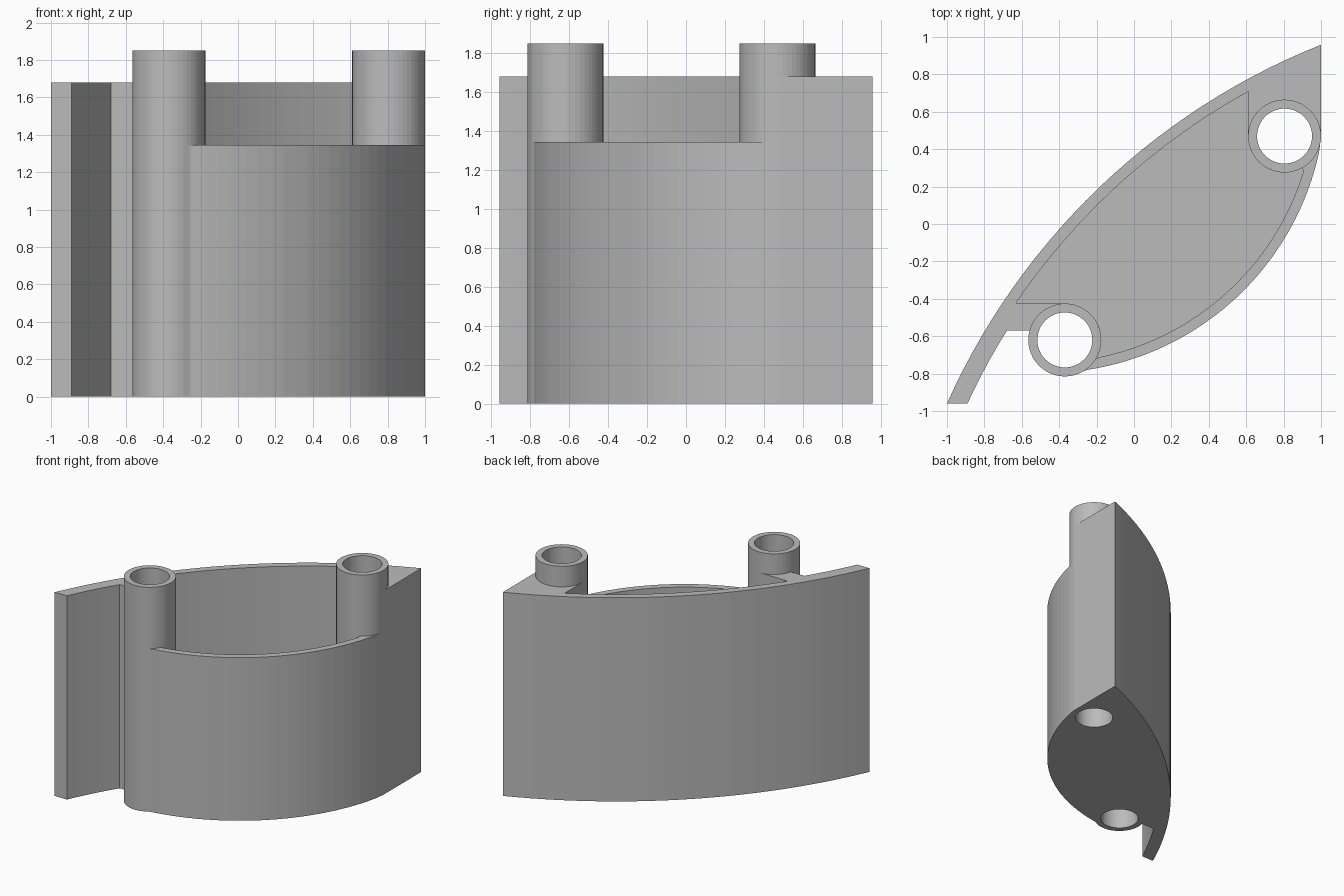
import bpy, bmesh
from math import radians, cos, sin
from mathutils import Vector

cube = bpy.data.objects.get("Cube")
if cube:
    bpy.data.objects.remove(cube, do_unlink=True)

grey = bpy.data.materials.new("plain_grey")
grey.use_nodes = True
GREY = (0.5, 0.5, 0.5, 1)
grey.diffuse_color = GREY
grey.node_tree.nodes["Principled BSDF"].inputs["Base Color"].default_value = GREY

# Main dimensions
BACK_TOP, FRONT_TOP, TUBE_TOP, FLOOR_TOP = 1.68, 1.345, 1.85, 0.06
TUBE_R, BORE_R = 0.195, 0.147
LEFT_TUBE, RIGHT_TUBE = (0.805, 0.47), (-0.37, -0.62)
BACK_C, BACK_R = (2.367, -2.469), 3.69
FRONT_C, FRONT_R, FRONT_IN = (-0.476, 0.703), 1.5, 1.445


def arc(centre, r, a, b, n):
    """Points on a circle from angle a to b, in degrees."""
    angles = [radians(a + (b - a) * i / n) for i in range(n + 1)]
    return [(centre[0] + r * cos(t), centre[1] + r * sin(t)) for t in angles]


def finish(name, bm):
    bmesh.ops.remove_doubles(bm, verts=bm.verts, dist=0.0005)
    bmesh.ops.recalc_face_normals(bm, faces=bm.faces)
    mesh = bpy.data.meshes.new(name)
    bm.to_mesh(mesh)
    bm.free()
    mesh.materials.append(grey)
    obj = bpy.data.objects.new(name, mesh)
    bpy.context.collection.objects.link(obj)
    return obj


def prism(name, outline, height):
    """Extrude a flat outline up from the ground."""
    bm = bmesh.new()
    base = bm.faces.new([bm.verts.new((x, y, 0)) for x, y in outline])
    top = bmesh.ops.extrude_face_region(bm, geom=[base], use_keep_orig=True)
    verts = [v for v in top["geom"] if isinstance(v, bmesh.types.BMVert)]
    bmesh.ops.translate(bm, verts=verts, vec=(0, 0, height))
    return finish(name, bm)


def tube(name, centre):
    """Spin a rectangular wall section into an open tube."""
    bm = bmesh.new()
    x, y = centre
    section = [(BORE_R, 0), (TUBE_R, 0), (TUBE_R, TUBE_TOP), (BORE_R, TUBE_TOP)]
    verts = [bm.verts.new((x + r, y, z)) for r, z in section]
    edges = [bm.edges.new((verts[i], verts[(i + 1) % 4])) for i in range(4)]
    bmesh.ops.spin(bm, geom=verts + edges, cent=Vector((x, y, 0)),
                   axis=(0, 0, 1), angle=radians(360), steps=48)
    return finish(name, bm)


# Curved back wall with corner block, web to the right tube, and tail
pocket_back = arc(BACK_C, 3.63, 118.9, 145.7, 20)
prism("back_wall",
      arc(BACK_C, BACK_R, 155.86, 111.74, 28)
      + arc(LEFT_TUBE, TUBE_R, 0, 180, 24)
      + pocket_back
      + arc(RIGHT_TUBE, TUBE_R, 90, 165, 10)
      + arc(BACK_C, 3.59, 148.07, 155.14, 5),
      BACK_TOP)

# Lower bowed front wall between the tubes
pocket_front = arc(FRONT_C, FRONT_IN, -17, -78.5, 24)
prism("front_wall",
      arc(FRONT_C, FRONT_R, -81.5, -12.5, 24)
      + arc(LEFT_TUBE, TUBE_R, -11.6, -61, 6)
      + pocket_front
      + arc(RIGHT_TUBE, TUBE_R, -30.5, -59.5, 4),
      FRONT_TOP)

# Floor closing the pocket
prism("floor",
      pocket_back[::-1]
      + arc(LEFT_TUBE, TUBE_R, 180, 299, 16)
      + pocket_front
      + arc(RIGHT_TUBE, TUBE_R, -30.5, 90, 16),
      FLOOR_TOP)

# Open tubes at both ends
tube("left_tube", LEFT_TUBE)
tube("right_tube", RIGHT_TUBE)
